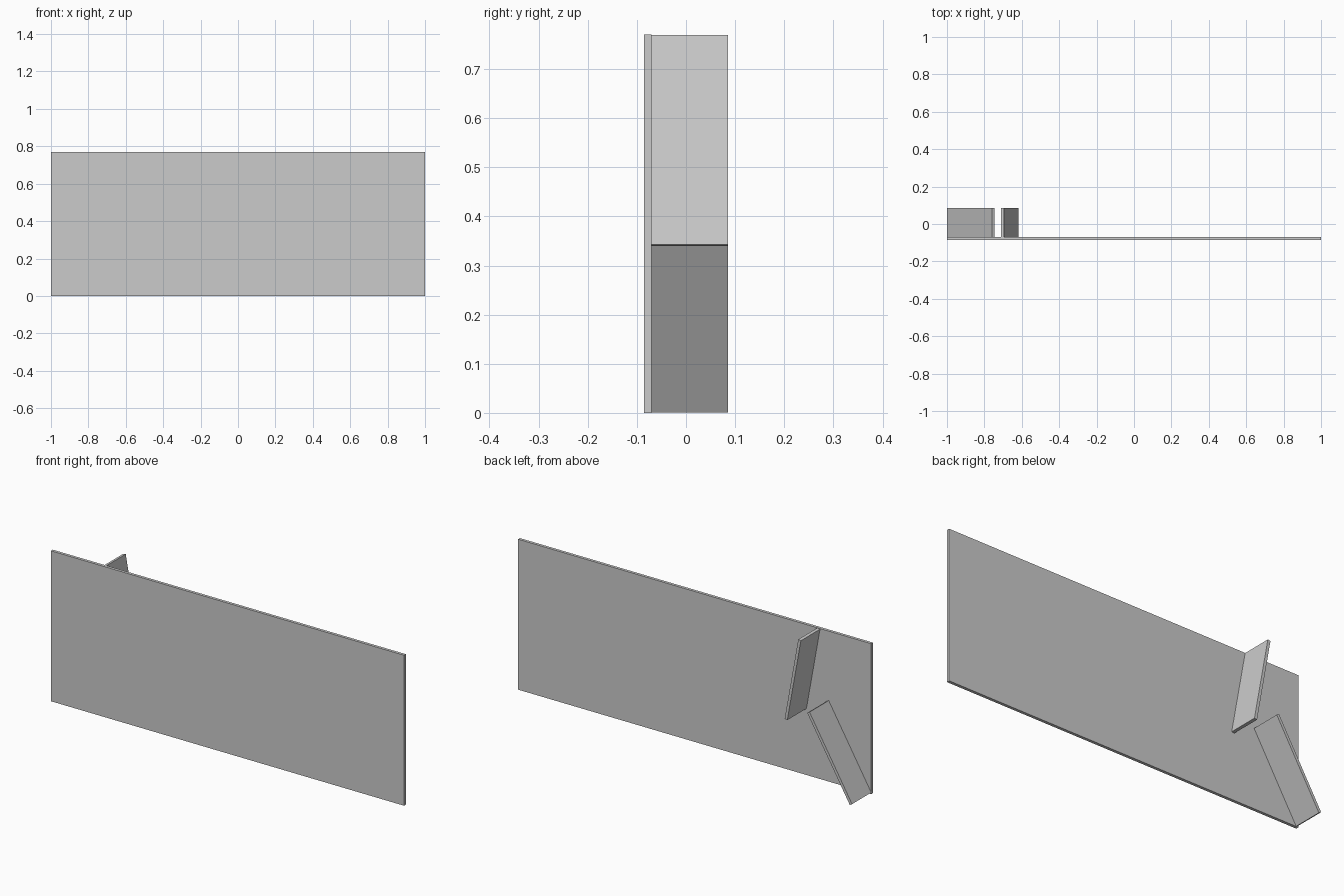
import bpy
import bmesh
from mathutils import Vector

cube = bpy.data.objects.get("Cube")
if cube:
    bpy.data.objects.remove(cube, do_unlink=True)

# One plain grey for the whole model
grey = bpy.data.materials.new("plain grey")
grey.use_nodes = True
colour = (0.6, 0.6, 0.6, 1)
grey.diffuse_color = colour
grey.node_tree.nodes["Principled BSDF"].inputs["Base Color"].default_value = colour

THICK = 0.015
FRONT, BACK = -0.085, 0.085


def extrude_profile(name, profile, y0, y1):
    """Extrude an x-z outline from y0 to y1."""
    bm = bmesh.new()
    face = bm.faces.new([bm.verts.new((x, y0, z)) for x, z in profile])
    out = bmesh.ops.extrude_face_region(bm, geom=[face])
    moved = [v for v in out["geom"] if isinstance(v, bmesh.types.BMVert)]
    bmesh.ops.translate(bm, verts=moved, vec=(0, y1 - y0, 0))
    bmesh.ops.recalc_face_normals(bm, faces=bm.faces)
    mesh = bpy.data.meshes.new(name)
    bm.to_mesh(mesh)
    bm.free()
    mesh.materials.append(grey)
    obj = bpy.data.objects.new(name, mesh)
    bpy.context.collection.objects.link(obj)
    return obj


def slanted_fin(name, bottom, top):
    """Thin board along its left edge line, thickened towards +x."""
    a, b = Vector(bottom), Vector(top)
    along = (b - a).normalized()
    side = Vector((along.y, -along.x)) * THICK
    extrude_profile(name, [a, a + side, b + side, b], FRONT + THICK, BACK)


# Upright panel
extrude_profile("front_panel", [(-1, 0), (1, 0), (1, 0.77), (-1, 0.77)],
                FRONT, FRONT + THICK)

# Two slanted boards behind it
slanted_fin("lower_fin", (-1, 0.008), (-0.759, 0.415))
slanted_fin("upper_fin", (-0.633, 0.34), (-0.71, 0.767))
